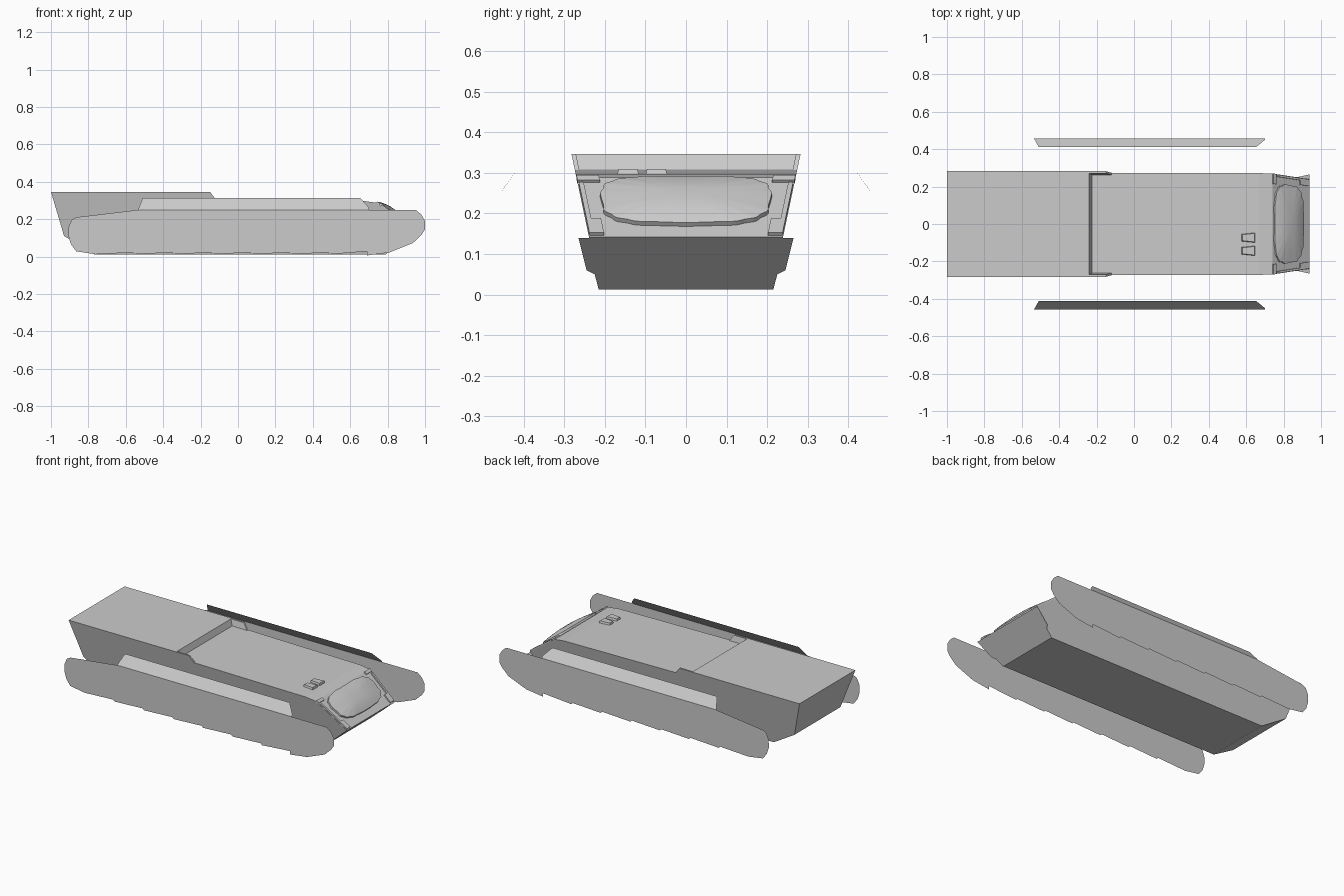
import bpy, bmesh, math
from mathutils import Vector

if "Cube" in bpy.data.objects:
    bpy.data.objects.remove(bpy.data.objects["Cube"])


def make(name, verts, faces):
    me = bpy.data.meshes.new(name)
    me.from_pydata([tuple(v) for v in verts], [], faces)
    bm = bmesh.new()
    bm.from_mesh(me)
    bmesh.ops.recalc_face_normals(bm, faces=bm.faces)
    bm.to_mesh(me)
    bm.free()
    ob = bpy.data.objects.new(name, me)
    bpy.context.collection.objects.link(ob)
    return ob


def half_width(z):
    # hull sides lean outwards with height
    return 0.212 + (z - 0.012) * 0.21


def prism(name, profile, y0, y1):
    # extrude an x-z profile between two y functions of z
    n = len(profile)
    verts = [(x, y0(z), z) for x, z in profile] + [(x, y1(z), z) for x, z in profile]
    faces = [list(range(n)), list(range(2 * n - 1, n - 1, -1))]
    faces += [(i, (i + 1) % n, (i + 1) % n + n, i + n) for i in range(n)]
    return make(name, verts, faces)


# main hull with stepped rear deck
hull = [(-0.77, 0.012), (0.79, 0.012), (0.938, 0.142), (0.74, 0.288), (0.67, 0.297),
        (-0.225, 0.308), (-0.24, 0.346), (-1.0, 0.346), (-0.93, 0.11)]
prism("hull", hull, lambda z: -half_width(z), half_width)

# points on the sloped front plate
TOP, LOW = Vector((0.74, 0, 0.288)), Vector((0.938, 0, 0.142))
NORMAL = Vector((0.146, 0, 0.198)).normalized()


def on_slope(z, y, h=0.0):
    t = (TOP.z - z) / (TOP.z - LOW.z)
    p = TOP.lerp(LOW, t) + NORMAL * h
    return Vector((p.x, y, p.z))


def slope_block(name, z0, z1, in0, in1, wid, h, s):
    # block lying on the front slope, following the hull edge
    verts = []
    for hh in (-0.004, h):
        for z, inset in ((z0, in0), (z1, in1)):
            e = half_width(z) - inset
            verts += [on_slope(z, s * e, hh), on_slope(z, s * (e - wid), hh)]
    make(name, verts, [(0, 1, 3, 2), (4, 5, 7, 6), (0, 1, 5, 4),
                       (2, 3, 7, 6), (0, 2, 6, 4), (1, 3, 7, 5)])


for side, s in (("left", 1), ("right", -1)):
    # walls running forward from the rear deck step
    prism("deck_wall_" + side, [(-0.24, 0.3), (-0.24, 0.346), (-0.15, 0.346), (-0.12, 0.306)],
          lambda z: s * half_width(z), lambda z: s * (half_width(z) - 0.011))
    # rails and corner blocks on the front slope
    slope_block("slope_rail_" + side, 0.27, 0.18, 0.002, 0.002, 0.012, 0.009, s)
    slope_block("slope_corner_" + side, 0.181, 0.146, 0.002, 0.002, 0.036, 0.009, s)
    slope_block("slope_upper_block_" + side, 0.288, 0.276, 0.0, 0.0, 0.055, 0.008, s)

    # thin track skirt with stepped lower edge
    teeth = []
    for i in range(7):
        x = 0.69 - i * 0.2086
        teeth += [(x, 0.028 if i == 0 else 0.022), (x - 0.2, 0.012)]
    outline = [(-0.865, 0.028), (-0.893, 0.065), (-0.907, 0.11), (-0.905, 0.16), (-0.89, 0.195),
               (-0.865, 0.21), (-0.53, 0.25), (0.95, 0.25), (0.98, 0.225), (1.0, 0.19),
               (1.0, 0.145), (0.98, 0.115), (0.935, 0.072), (0.81, 0.022), (0.69, 0.006)] + teeth
    make("skirt_" + side, [(x, s * 0.458, z) for x, z in outline], [list(range(len(outline)))])
    # sloped strip above the skirt
    make("skirt_top_" + side,
         [(-0.535, s * 0.458, 0.25), (0.70, s * 0.458, 0.25), (0.70, s * 0.45, 0.262),
          (0.655, s * 0.413, 0.312), (-0.51, s * 0.413, 0.312)], [(0, 1, 2, 3, 4)])

# flared lower front plate
half = [(0.265, 0.14), (0.245, 0.06), (0.225, 0.05), (0.215, 0.012)]
pts = [(y, z) for y, z in half] + [(-y, z) for y, z in reversed(half)]
make("lower_front_plate", [(0.792 + (z - 0.012) * 1.15, y, z) for y, z in pts],
     [list(range(len(pts)))])

# bulged wavy armour cover on the front slope
N, RINGS = 72, (1.0, 0.8, 0.55, 0.3)
verts, faces = [], []


def ring(k, h):
    for i in range(N):
        t = 2 * math.pi * i / N
        c, d = math.cos(t), math.sin(t)
        wave = 1 + 0.014 * math.sin(15 * t) * k
        y = math.copysign(abs(c) ** 0.55, c) * 0.208 * (1 + 0.06 * d) * wave
        z = 0.226 + math.copysign(abs(d) ** 0.6, d) * 0.057 * wave
        verts.append(on_slope(0.226 + (z - 0.226) * k, y * k, h))


ring(1.0, 0.0)
for k in RINGS:
    ring(k, 0.012 + 0.018 * (1 - k * k))
for r in range(len(RINGS)):
    for i in range(N):
        j = (i + 1) % N
        faces.append((r * N + i, r * N + j, (r + 1) * N + j, (r + 1) * N + i))
faces.append(tuple(range(len(RINGS) * N, (len(RINGS) + 1) * N)))
cover = make("front_cover", verts, faces)
for p in cover.data.polygons:
    p.use_smooth = p.index >= N

# driver periscopes, tapering towards the rear
for n, y in enumerate((-0.073, -0.143)):
    v = []
    for z, g in ((0.294, 0.0), (0.31, 0.004)):
        v += [(0.575 + g, y - 0.02 + g, z), (0.648 - g, y - 0.027 + g, z),
              (0.648 - g, y + 0.027 - g, z), (0.575 + g, y + 0.02 - g, z)]
    make("periscope_%d" % (n + 1), v, [(0, 1, 2, 3), (4, 5, 6, 7), (0, 1, 5, 4),
                                       (1, 2, 6, 5), (2, 3, 7, 6), (3, 0, 4, 7)])
